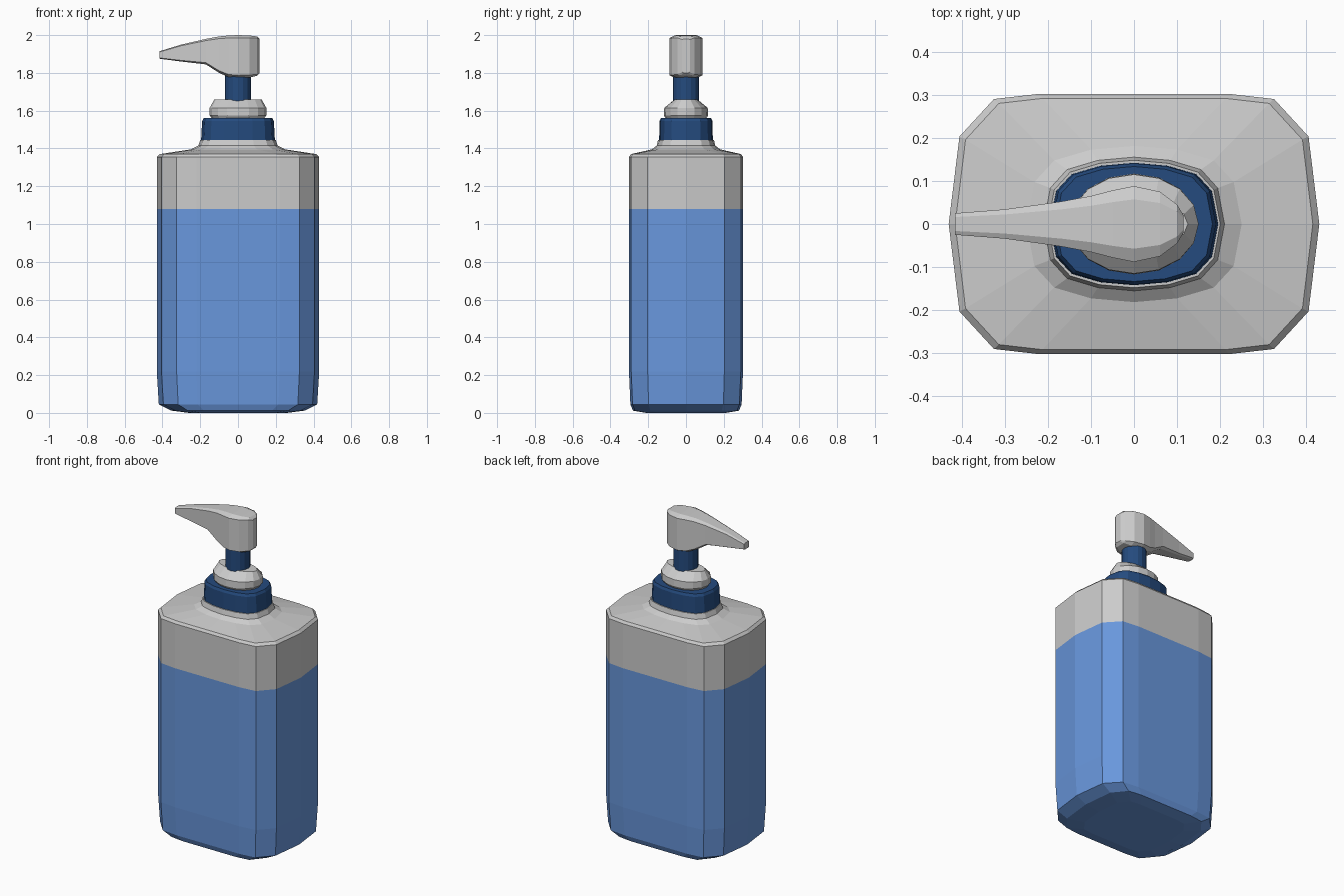
import bpy, bmesh, math

if "Cube" in bpy.data.objects:
    bpy.data.objects.remove(bpy.data.objects["Cube"])


def material(name, rgb):
    m = bpy.data.materials.new(name)
    m.diffuse_color = (*rgb, 1)
    m.use_nodes = True
    m.node_tree.nodes["Principled BSDF"].inputs["Base Color"].default_value = m.diffuse_color
    return m


light_blue = material("liquid_blue", (0.14, 0.31, 0.72))
dark_blue = material("dark_blue", (0.018, 0.07, 0.21))


def loft(name, rings, cap_start=True, cap_end=True, mat=None):
    """Skin a list of equally sized point rings."""
    bm = bmesh.new()
    loops = [[bm.verts.new(p) for p in r] for r in rings]
    n = len(rings[0])
    for a, b in zip(loops, loops[1:]):
        for i in range(n):
            j = (i + 1) % n
            bm.faces.new((a[i], a[j], b[j], b[i]))
    if cap_start:
        bm.faces.new(loops[0][::-1])
    if cap_end:
        bm.faces.new(loops[-1])
    # rings are counter-clockwise seen from the loft direction: normals face out
    if cap_start and cap_end:
        bmesh.ops.recalc_face_normals(bm, faces=bm.faces)
    me = bpy.data.meshes.new(name)
    bm.to_mesh(me)
    bm.free()
    ob = bpy.data.objects.new(name, me)
    bpy.context.collection.objects.link(ob)
    if mat:
        me.materials.append(mat)
    return ob


def outline(quarter):
    """Mirror a quarter outline (from +x axis to +y axis) into a closed loop."""
    half = quarter + [(-x, y) for x, y in quarter[-2::-1]]
    return half + [(x, -y) for x, y in half[-2:0:-1]]


BODY = outline([(0.43, 0), (0.405, 0.203), (0.325, 0.29), (0.22, 0.302), (0, 0.302)])
NECK = outline([(0.2, 0), (0.185, 0.078), (0.148, 0.118), (0.08, 0.138), (0, 0.145)])
OVAL = outline([(math.cos(a * math.pi / 8), math.sin(a * math.pi / 8)) for a in range(5)])


def ring(shape, sx, sy, z):
    return [(x * sx, y * sy, z) for x, y in shape]


# Lower bottle, filled with liquid
loft("bottle_lower", [
    ring(BODY, 0.6, 0.7, 0.0),
    ring(BODY, 0.82, 0.93, 0.012),
    ring(BODY, 0.975, 0.975, 0.045),
    ring(BODY, 1, 1, 0.22),
    ring(BODY, 1, 1, 1.08)], cap_end=False, mat=light_blue)

# Upper bottle, shoulder and neck
loft("bottle_upper", [
    ring(BODY, 1, 1, 1.08),
    ring(BODY, 1, 1, 1.355),
    ring(BODY, 0.965, 0.965, 1.37),
    ring(NECK, 1.25, 1.25, 1.395),
    ring(NECK, 1.05, 1.07, 1.415),
    ring(NECK, 1.0, 1.02, 1.445)], cap_start=False)

# Screw collar
loft("collar", [
    ring(NECK, 0.98, 0.98, 1.43),
    ring(NECK, 0.95, 0.97, 1.545),
    ring(NECK, 0.91, 0.92, 1.56)], mat=dark_blue)

# Pump base ring
loft("pump_base", [
    ring(OVAL, 0.135, 0.105, 1.555),
    ring(OVAL, 0.15, 0.117, 1.575),
    ring(OVAL, 0.15, 0.115, 1.615),
    ring(OVAL, 0.125, 0.06, 1.66)])

# Stem
loft("pump_stem", [ring(OVAL, 0.07, 0.07, 1.60), ring(OVAL, 0.07, 0.07, 1.82)], mat=dark_blue)


# Pump head with spout, lofted along x through chamfered sections
def section(x, w, z0, z1):
    c = min(w * 0.35, (z1 - z0) * 0.25)
    d = c * 0.5
    return [(x, w, z0 + d), (x, w, z1 - d), (x, w - c, z1), (x, c - w, z1),
            (x, -w, z1 - d), (x, -w, z0 + d), (x, c - w, z0), (x, w - c, z0)]


loft("pump_head", [section(*s) for s in [
    (-0.415, 0.025, 1.875, 1.915),
    (-0.30, 0.034, 1.86, 1.95),
    (-0.17, 0.052, 1.845, 1.98),
    (-0.10, 0.065, 1.80, 1.993),
    (-0.05, 0.078, 1.778, 1.998),
    (0.0, 0.088, 1.772, 2.0),
    (0.06, 0.075, 1.775, 1.998),
    (0.10, 0.045, 1.785, 1.993),
    (0.115, 0.02, 1.80, 1.98)]])
